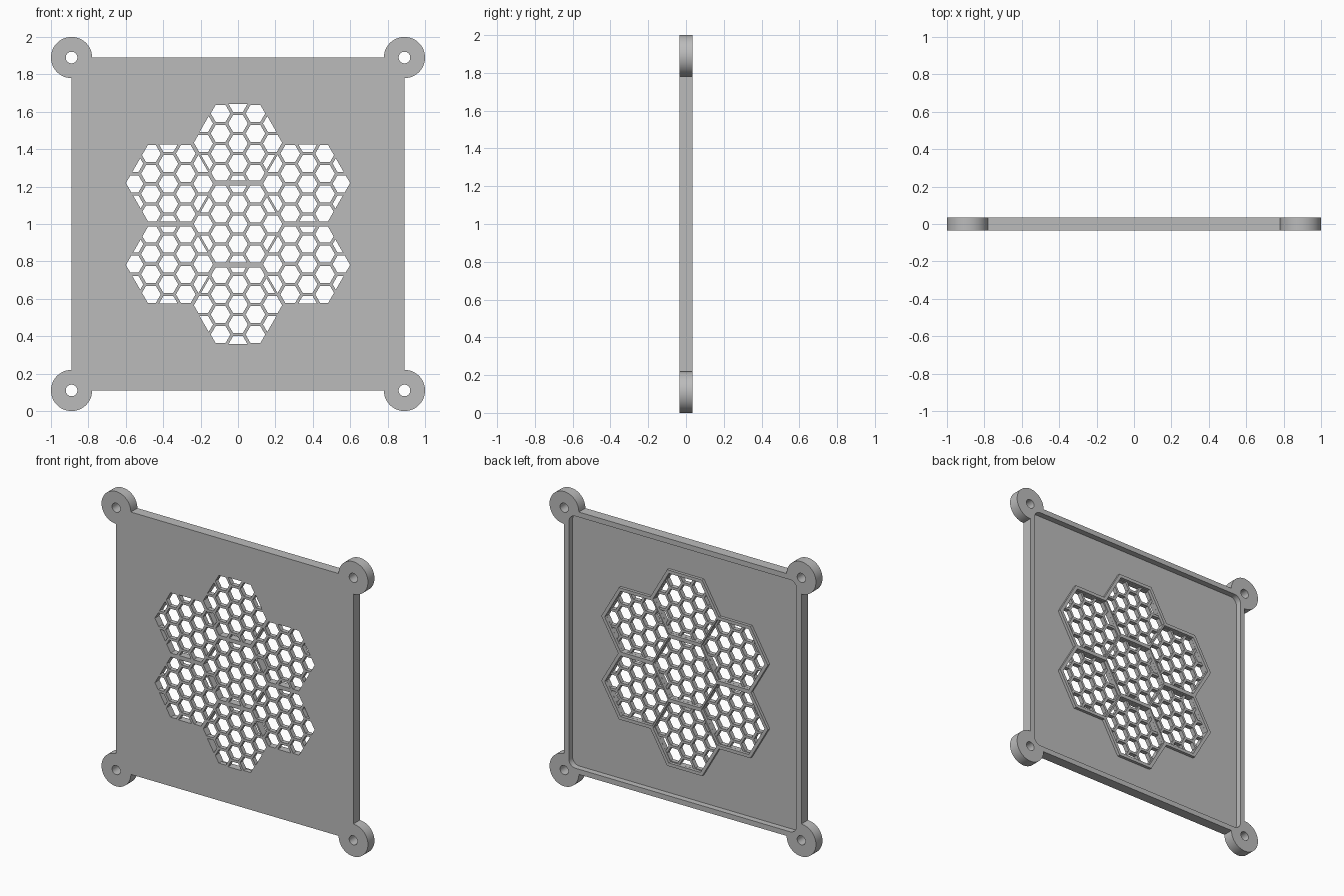
import bpy, bmesh
from math import cos, sin, pi, radians, sqrt
from mathutils import Vector

if "Cube" in bpy.data.objects:
    bpy.data.objects.remove(bpy.data.objects["Cube"])

HALF, T = 0.89, 0.035           # plate half width, half thickness
FLOOR = -0.005                  # back pocket floor
LIP = 0.015                     # top of the raised hexagon frames
PITCH, CELL = 0.1075, 0.0455    # honeycomb pitch and cell apothem
OPEN, FRAME = 0.206, 0.228      # opening and frame apothems

grey = bpy.data.materials.new("grey")
grey.use_nodes = True
grey.diffuse_color = (0.5, 0.5, 0.5, 1)
grey.node_tree.nodes["Principled BSDF"].inputs["Base Color"].default_value = (0.5, 0.5, 0.5, 1)


def ngon(x, z, r, n):
    return [Vector((x + r * cos(2 * pi * i / n), z + r * sin(2 * pi * i / n))) for i in range(n)]


def hexagon(x, z, apothem):
    return ngon(x, z, apothem * 2 / sqrt(3), 6)


def rounded_square(half, r, n=8):
    pts = []
    for k, (sx, sz) in enumerate([(1, 1), (-1, 1), (-1, -1), (1, -1)]):
        for i in range(n + 1):
            a = (k + i / n) * pi / 2
            pts.append(Vector((sx * (half - r) + r * cos(a), 1 + sz * (half - r) + r * sin(a))))
    return pts


def clip(poly, window):
    """Part of one convex outline that lies inside another."""
    for a, b in zip(window, window[1:] + window[:1]):
        side = lambda p: (b - a).cross(p - a)
        out = []
        for p, q in zip(poly, poly[1:] + poly[:1]):
            sp, sq = side(p), side(q)
            if sp >= 0:
                out.append(p)
            if sp * sq < 0:
                out.append(p.lerp(q, sp / (sp - sq)))
        poly = out
        if len(poly) < 3:
            return []
    return poly


def area(poly):
    return sum(p.cross(q) for p, q in zip(poly, poly[1:] + poly[:1])) / 2


def prisms(name, outlines, y0, y1):
    bm = bmesh.new()
    for pts in outlines:
        front = [bm.verts.new((p.x, y0, p.y)) for p in pts]
        back = [bm.verts.new((p.x, y1, p.y)) for p in pts]
        bm.faces.new(front)
        bm.faces.new(back[::-1])
        for i in range(len(pts)):
            j = (i + 1) % len(pts)
            bm.faces.new((front[j], front[i], back[i], back[j]))
    bmesh.ops.recalc_face_normals(bm, faces=bm.faces)
    mesh = bpy.data.meshes.new(name)
    bm.to_mesh(mesh)
    bm.free()
    mesh.materials.append(grey)
    ob = bpy.data.objects.new(name, mesh)
    bpy.context.collection.objects.link(ob)
    return ob


def combine(body, tool, operation):
    mod = body.modifiers.new("cut", "BOOLEAN")
    mod.object, mod.operation, mod.solver = tool, operation, "EXACT"
    bpy.context.view_layer.objects.active = body
    bpy.ops.object.modifier_apply(modifier=mod.name)
    bpy.data.objects.remove(tool)


corners = [(x, 1 + z) for x in (-HALF, HALF) for z in (-HALF, HALF)]
clusters = [(0, 1), (0, 1.437), (0, 0.563)]
clusters += [(x, z) for x in (-0.362, 0.362) for z in (0.781, 1.219)]

# Square plate with round mounting ears
square = [Vector((x * HALF, 1 + z * HALF)) for x, z in ((-1, -1), (1, -1), (1, 1), (-1, 1))]
panel = prisms("grille_panel", [square], -T, T)
for x, z in corners:
    combine(panel, prisms("ear", [ngon(x, z, 0.11, 64)], -T, T), "UNION")

# Back pocket leaves a thin rim
combine(panel, prisms("pocket", [rounded_square(0.855, 0.05)], FLOOR, 0.1), "DIFFERENCE")

# Raised hexagon frames around each honeycomb cluster
for x, z in clusters:
    combine(panel, prisms("frame", [hexagon(x, z, FRAME)], FLOOR - 0.01, LIP), "UNION")
combine(panel, prisms("frame_opening", [hexagon(x, z, OPEN) for x, z in clusters], FLOOR, 0.1), "DIFFERENCE")

# Honeycomb cells trimmed to the clusters, and the screw holes
cells = []
for i in range(-7, 8):
    for j in range(-8, 9):
        cell = hexagon(i * PITCH * sqrt(3) / 2, 1 + (j + (i % 2) / 2) * PITCH, CELL)
        for x, z in clusters:
            part = clip(cell, hexagon(x, z, OPEN - 0.0005))
            if part and area(part) > 0.0002:
                cells.append(part)
combine(panel, prisms("cells", cells, -0.1, 0.1), "DIFFERENCE")
combine(panel, prisms("screw_holes", [ngon(x, z, 0.031, 32) for x, z in corners], -0.1, 0.1), "DIFFERENCE")

# Smooth round walls, sharp edges elsewhere
bpy.ops.object.select_all(action="DESELECT")
panel.select_set(True)
bpy.context.view_layer.objects.active = panel
bpy.ops.object.shade_smooth_by_angle(angle=radians(30))
